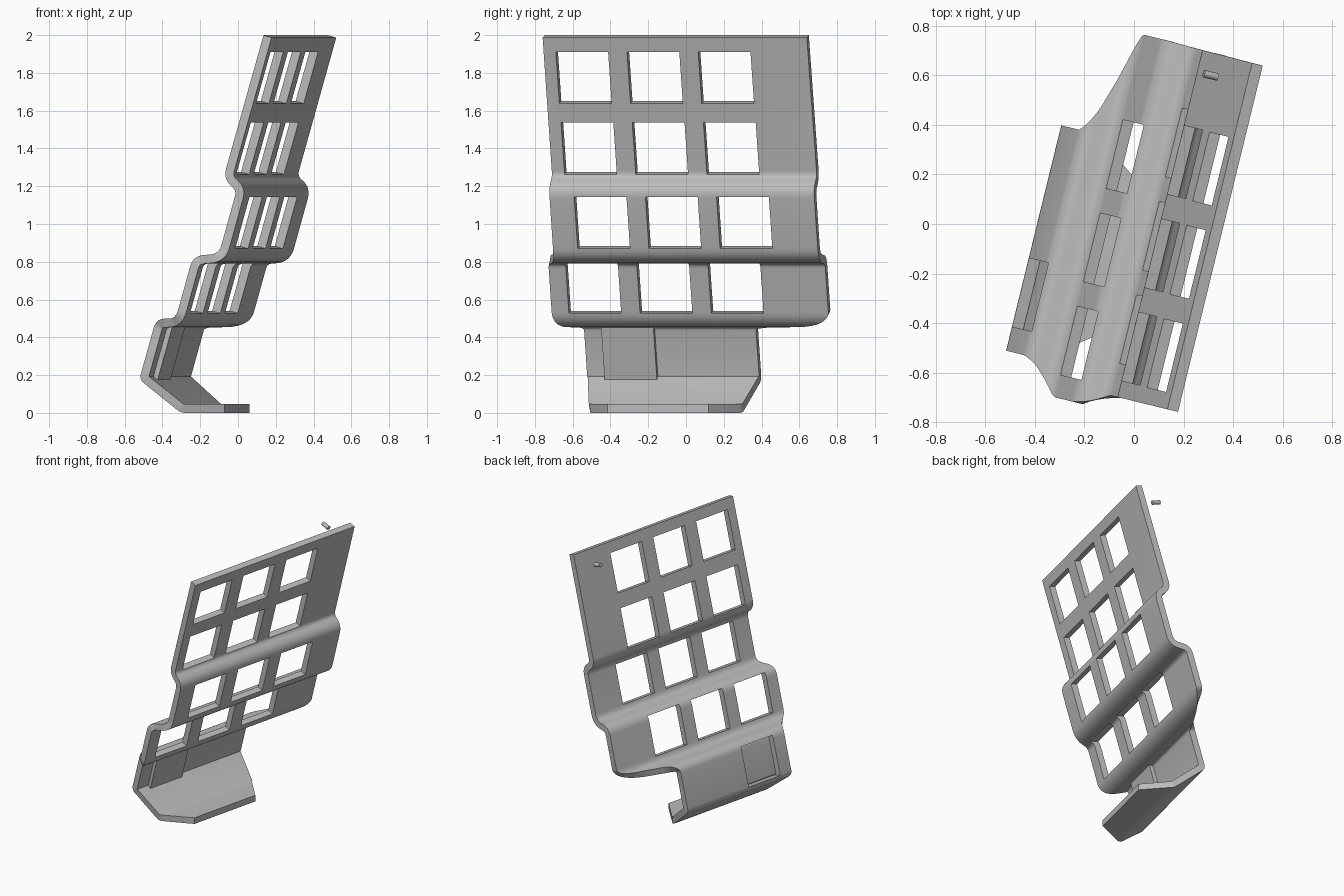
import bpy, bmesh, math
from mathutils import Vector, Matrix

cube = bpy.data.objects.get("Cube")
if cube:
    bpy.data.objects.remove(cube, do_unlink=True)

grey = bpy.data.materials.new("plain_grey")
grey.use_nodes = True
COLOUR = (0.5, 0.5, 0.5, 1)
grey.diffuse_color = COLOUR
grey.node_tree.nodes["Principled BSDF"].inputs["Base Color"].default_value = COLOUR

THICK = 0.046
TURN = Matrix.Rotation(math.radians(-13.75), 4, 'Z')   # whole plate is turned about z


def make_object(name, bm):
    bmesh.ops.recalc_face_normals(bm, faces=bm.faces)
    mesh = bpy.data.meshes.new(name)
    bm.to_mesh(mesh)
    bm.free()
    obj = bpy.data.objects.new(name, mesh)
    bpy.context.collection.objects.link(obj)
    mesh.materials.append(grey)
    obj.matrix_world = TURN
    return obj


def activate(obj):
    bpy.ops.object.select_all(action='DESELECT')
    obj.select_set(True)
    bpy.context.view_layer.objects.active = obj


# Bend line of the sheet: (across, height, near end, far end), bend size
bends = [
    ((0.331, 1.993, -0.695, 0.745), 0),
    ((0.115, 1.245, -0.695, 0.748), 0.045),
    ((0.188, 1.185, -0.695, 0.748), 0.045),
    ((0.084, 0.820, -0.695, 0.748), 0.06),
    ((-0.042, 0.810, -0.756, 0.752), 0.04),
    ((-0.137, 0.478, -0.756, 0.752), 0.065),
    ((-0.277, 0.475, -0.620, 0.317), 0.035),
    ((-0.360, 0.185, -0.620, 0.317), 0.015),
    ((-0.165, 0.023, -0.567, 0.267), 0.015),
    ((0.030, 0.023, -0.420, 0.130), 0),
]
points = [Vector(p) for p, _ in bends]


def toward(a, b, distance):
    return a.lerp(b, distance / (b.xy - a.xy).length)


# Round every bend with a short curve that also blends the sheet's ends
stations = []
for i, (_, size) in enumerate(bends):
    p = points[i]
    if size == 0:
        stations.append(p)
        continue
    start, end = toward(p, points[i - 1], size), toward(p, points[i + 1], size)
    steps = 8 if size > 0.02 else 3
    for k in range(steps + 1):
        t = k / steps
        stations.append(start.lerp(p, t).lerp(p.lerp(end, t), t))

# Bent sheet
bm = bmesh.new()
rows = [[bm.verts.new((s[0], v, s[1])) for v in (s[2], s[3])] for s in stations]
for a, b in zip(rows, rows[1:]):
    bm.faces.new((a[0], a[1], b[1], b[0]))
sheet = make_object("bent_key_plate", bm)
solid = sheet.modifiers.new("thickness", 'SOLIDIFY')
solid.thickness = THICK
solid.offset = 0
solid.use_even_offset = True

# Square openings: upper and lower bend of the panel, height, first centre, count
hole_rows = [
    (0, 1, 1.781, -0.486, 3),
    (0, 1, 1.406, -0.484, 3),
    (2, 3, 1.013, -0.418, 3),
    (4, 5, 0.671, -0.520, 3),
    (6, 7, 0.328, -0.377, 1),
]
PITCH, HOLE = 0.388, 0.285
bm = bmesh.new()
for top, bottom, height, first, count in hole_rows:
    a, b = points[top], points[bottom]
    u = a[0] + (b[0] - a[0]) * (a[1] - height) / (a[1] - b[1])
    lean = math.atan2(a[0] - b[0], a[1] - b[1])
    for k in range(count):
        place = (Matrix.Translation((u, first + k * PITCH, height))
                 @ Matrix.Rotation(lean, 4, 'Y')
                 @ Matrix.Diagonal((0.1, HOLE, HOLE, 1)))
        bmesh.ops.create_cube(bm, size=1, matrix=place)
cutter = make_object("opening_cutter", bm)
cutter.hide_render = True
cut = sheet.modifiers.new("openings", 'BOOLEAN')
cut.operation = 'DIFFERENCE'
cut.solver = 'EXACT'
cut.object = cutter

activate(sheet)
for name in ("thickness", "openings"):
    bpy.ops.object.modifier_apply(modifier=name)
bpy.data.objects.remove(cutter, do_unlink=True)
bpy.ops.object.shade_smooth_by_angle(angle=math.radians(30))

# Small loose peg behind the top corner
bm = bmesh.new()
bmesh.ops.create_cone(
    bm, cap_ends=True, segments=12, radius1=0.015, radius2=0.015, depth=0.06,
    matrix=Matrix.Translation((0.158, 0.657, 1.95)) @ Matrix.Rotation(math.radians(105.6), 4, 'Y'))
peg = make_object("loose_peg", bm)
activate(peg)
bpy.ops.object.shade_smooth_by_angle(angle=math.radians(35))
